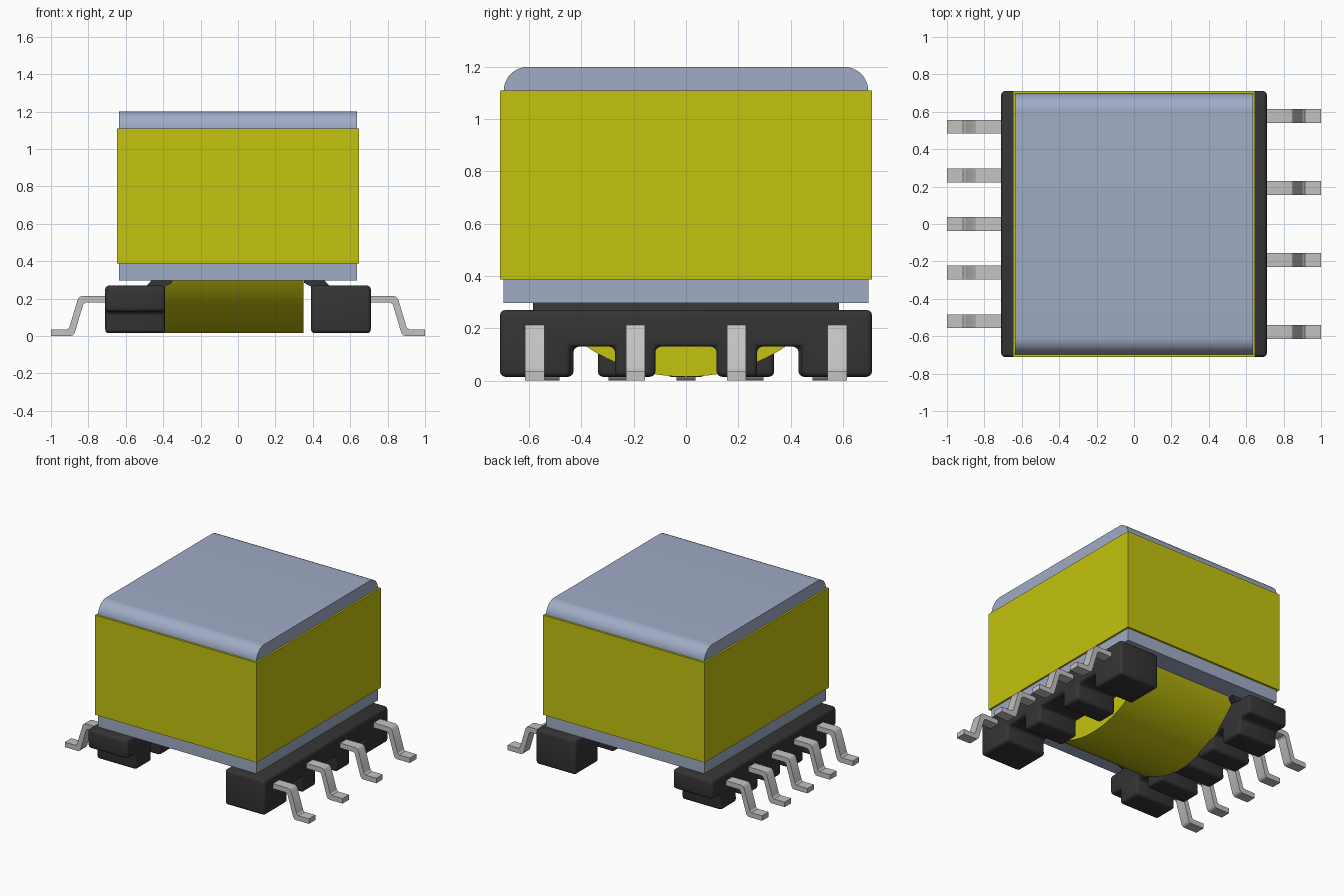
import bpy, bmesh, math

if "Cube" in bpy.data.objects:
    bpy.data.objects.remove(bpy.data.objects["Cube"], do_unlink=True)


def material(name, rgb, metallic=0.0):
    m = bpy.data.materials.new(name)
    m.use_nodes = True
    m.diffuse_color = (*rgb, 1)
    bsdf = next(n for n in m.node_tree.nodes if n.type == 'BSDF_PRINCIPLED')
    bsdf.inputs["Base Color"].default_value = (*rgb, 1)
    bsdf.inputs["Roughness"].default_value = 0.6
    return m


YELLOW = material("yellow tape", (0.55, 0.55, 0.005))
SLATE = material("slate blue ferrite", (0.35, 0.41, 0.56))
BLACK = material("black plastic", (0.035, 0.035, 0.035))
METAL = material("tinned metal", (0.54, 0.54, 0.54))


def extrude(name, pts, axis, lo, hi, mat, bevel=0.0):
    """Extrude a profile along x (pts are y,z) or along y (pts are x,z)."""
    def place(p, t):
        return (t, p[0], p[1]) if axis == 'x' else (p[0], t, p[1])
    bm = bmesh.new()
    a = [bm.verts.new(place(p, lo)) for p in pts]
    b = [bm.verts.new(place(p, hi)) for p in pts]
    n = len(pts)
    bm.faces.new(a)
    bm.faces.new(b[::-1])
    for i in range(n):
        j = (i + 1) % n
        bm.faces.new((a[j], a[i], b[i], b[j]))
    bmesh.ops.recalc_face_normals(bm, faces=bm.faces)
    me = bpy.data.meshes.new(name)
    bm.to_mesh(me)
    bm.free()
    me.materials.append(mat)
    ob = bpy.data.objects.new(name, me)
    bpy.context.collection.objects.link(ob)
    bpy.ops.object.select_all(action='DESELECT')
    ob.select_set(True)
    bpy.context.view_layer.objects.active = ob
    if bevel:
        mod = ob.modifiers.new("rounded edges", 'BEVEL')
        mod.width = bevel
        mod.segments = 3
        mod.limit_method = 'ANGLE'
        bpy.ops.object.modifier_apply(modifier=mod.name)
    bpy.ops.object.shade_smooth_by_angle(angle=math.radians(32))
    return ob


def arc(cy, cz, r, start, end, steps):
    return [(cy + r * math.cos(math.radians(start + (end - start) * i / steps)),
             cz + r * math.sin(math.radians(start + (end - start) * i / steps)))
            for i in range(steps + 1)]


def rect(u0, u1, v0, v1):
    return [(u0, v0), (u1, v0), (u1, v1), (u0, v1)]


# Ferrite core with rounded top edges
core = ([(-0.697, 0.297), (0.697, 0.297)] + arc(0.604, 1.107, 0.093, 0, 90, 12)
        + arc(-0.604, 1.107, 0.093, 90, 180, 12))
extrude("core", core, 'x', -0.635, 0.635, SLATE)

# Tape wrapped around the core
extrude("tape_wrap", rect(-0.711, 0.711, 0.387, 1.11), 'x', -0.648, 0.648, YELLOW)

# Round winding bulging out below the core
half = math.degrees(math.acos((0.70 - 0.32) / 0.685))
extrude("winding", arc(0, 0.70, 0.685, 270 - half, 270 + half, 48),
        'x', -0.40, 0.35, YELLOW)


# Base rails: a bar with feet hanging below it
def rail(name, feet, x0, x1):
    pts = [(0.711, 0.27), (-0.711, 0.27)]
    if feet[0][0] > -0.71:
        pts.append((-0.711, 0.13))
    for y0, y1 in feet:
        if y0 > -0.71:
            pts.append((y0, 0.13))
        pts += [(y0, 0.015), (y1, 0.015)]
        if y1 < 0.71:
            pts.append((y1, 0.13))
    if feet[-1][1] < 0.71:
        pts.append((0.711, 0.13))
    extrude(name, pts, 'x', x0, x1, BLACK, bevel=0.02)


left_pins = (-0.578, -0.193, 0.193, 0.578)
right_pins = (-0.52, -0.26, 0.0, 0.26, 0.52)
rail("left_rail", [(-0.711, -0.442), (-0.272, -0.117), (0.117, 0.272), (0.442, 0.711)],
     0.39, 0.71)
rail("right_rail", [(y - 0.09, y + 0.09) if abs(y) > 0.5 else (y - 0.077, y + 0.077)
                    for y in right_pins], -0.71, -0.39)

# Thin bobbin flanges between rails and core, sloped on the outside
for name, s in (("left_flange", 1), ("right_flange", -1)):
    prof = [(0.352, 0.30), (0.352, 0.285), (0.39, 0.265), (0.39, 0.22),
            (0.49, 0.22), (0.49, 0.268), (0.46, 0.30)]
    extrude(name, [(s * x, z) for x, z in prof], 'y', -0.585, 0.585, BLACK)

# Gull-wing pins
PIN = [(0.60, 0.214), (0.83, 0.214), (0.845, 0.21), (0.856, 0.198), (0.902, 0.046),
       (0.914, 0.036), (1.0, 0.036), (1.0, 0.0), (0.895, 0.0), (0.883, 0.004),
       (0.873, 0.016), (0.828, 0.168), (0.816, 0.178), (0.60, 0.178)]
for side, s, ys in (("left", 1, left_pins), ("right", -1, right_pins)):
    for i, y in enumerate(ys):
        extrude(f"{side}_pin_{i + 1}", [(s * x, z) for x, z in PIN], 'y',
                y - 0.037, y + 0.037, METAL)
